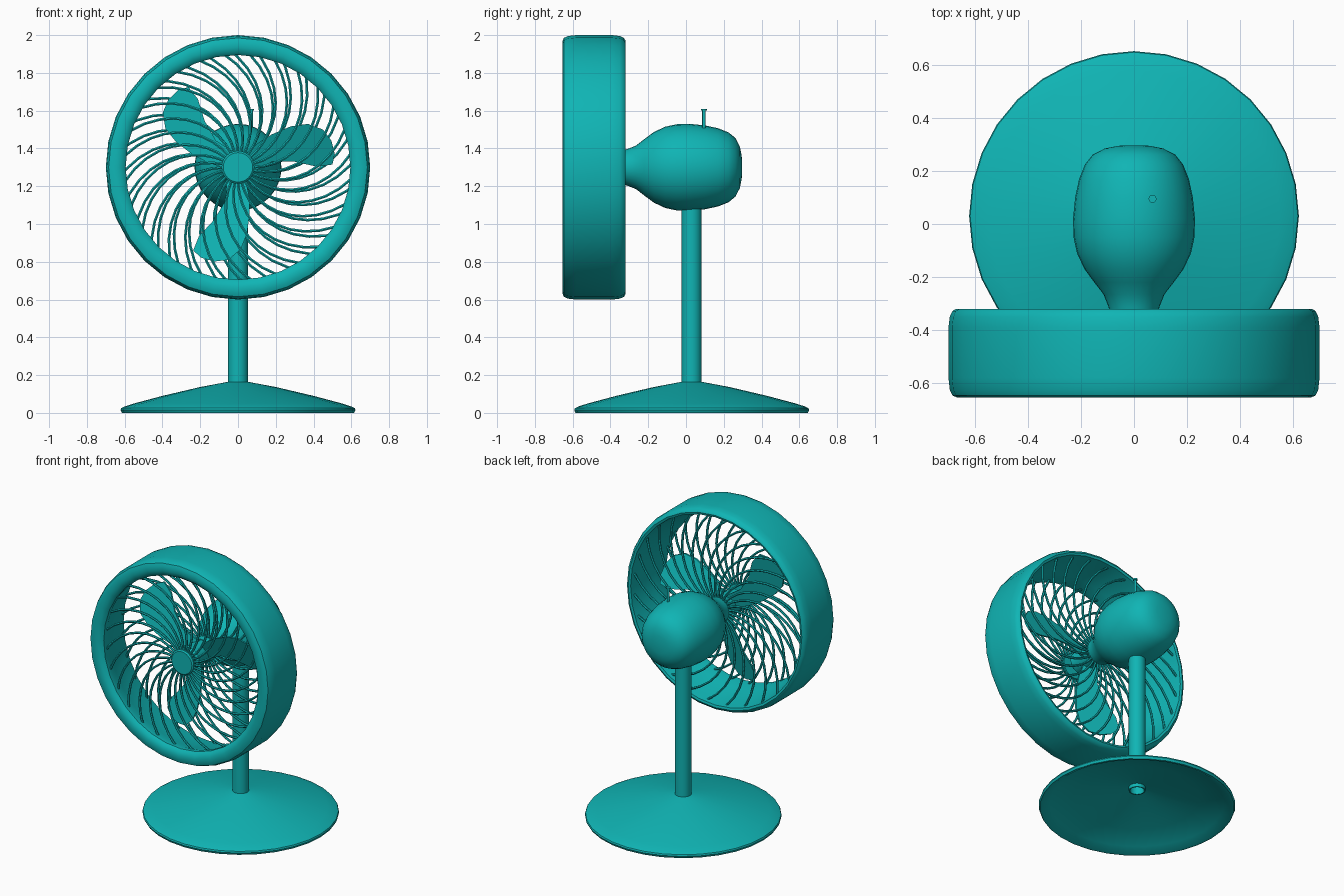
import bpy, bmesh, math
from mathutils import Matrix, Vector

if "Cube" in bpy.data.objects:
    bpy.data.objects.remove(bpy.data.objects["Cube"], do_unlink=True)

teal = bpy.data.materials.new("teal")
teal.use_nodes = True
COLOUR = (0.005, 0.46, 0.46, 1)
teal.diffuse_color = COLOUR
teal.node_tree.nodes["Principled BSDF"].inputs["Base Color"].default_value = COLOUR

FAN_Z = 1.3      # height of the fan axis
STAND_Y = 0.03   # depth of the stand


def finish(obj, angle=40):
    bpy.ops.object.select_all(action='DESELECT')
    obj.select_set(True)
    bpy.context.view_layer.objects.active = obj
    if obj.type == 'CURVE':
        bpy.ops.object.convert(target='MESH')
        obj = bpy.context.object
    bpy.ops.object.shade_smooth_by_angle(angle=math.radians(angle))
    return obj


def add_mesh(name, bm):
    bmesh.ops.recalc_face_normals(bm, faces=bm.faces[:])
    mesh = bpy.data.meshes.new(name)
    bm.to_mesh(mesh)
    bm.free()
    mesh.materials.append(teal)
    obj = bpy.data.objects.new(name, mesh)
    bpy.context.collection.objects.link(obj)
    return obj


def lathe(name, profile, centre=(0, 0, 0), along_y=False, closed=False, steps=32):
    """Spin (radius, position) points about the z axis or the y axis."""
    bm = bmesh.new()
    axis = Vector((0, 1, 0)) if along_y else Vector((0, 0, 1))
    verts = [bm.verts.new(Vector((r, 0, 0)) + axis * h) for r, h in profile]
    pairs = list(zip(verts, verts[1:]))
    if closed:
        pairs.append((verts[-1], verts[0]))
    edges = [bm.edges.new(p) for p in pairs]
    bmesh.ops.spin(bm, geom=verts + edges, cent=(0, 0, 0), axis=axis,
                   angle=math.tau, steps=steps)
    bmesh.ops.remove_doubles(bm, verts=bm.verts[:], dist=0.0005)
    bmesh.ops.translate(bm, verts=bm.verts[:], vec=centre)
    return finish(add_mesh(name, bm))


# Hollow conical foot and the tube standing on it
lathe("base", [(0.05, 0.165), (0.2, 0.137), (0.4, 0.09), (0.55, 0.05), (0.6, 0.034),
               (0.618, 0.025), (0.622, 0.015), (0.615, 0.0), (0.6, 0.0),
               (0.55, 0.03), (0.4, 0.07), (0.2, 0.117), (0.05, 0.145)],
      (0, STAND_Y, 0), closed=True)
lathe("pole", [(0.053, 0.12), (0.053, 1.12), (0.045, 1.12), (0.045, 0.12)],
      (0, STAND_Y, 0), closed=True, steps=24)

# Egg-shaped motor housing with its neck
lathe("motor_housing", [(0, 0.297), (0.06, 0.295), (0.11, 0.285), (0.155, 0.262),
                        (0.185, 0.225), (0.207, 0.17), (0.222, 0.1), (0.23, 0.02),
                        (0.228, -0.05), (0.215, -0.11), (0.187, -0.17),
                        (0.15, -0.22), (0.115, -0.265), (0.097, -0.31),
                        (0.085, -0.36), (0.08, -0.4), (0, -0.4)],
      (0, 0, FAN_Z), along_y=True)

# Swing knob on the housing
lathe("swing_knob", [(0, 1.48), (0.009, 1.48), (0.009, 1.6), (0.015, 1.6),
                     (0.015, 1.61), (0, 1.61)], (0.07, 0.095, 0), steps=12)

# Outer ring with a thick rounded front and a thin back edge
lathe("outer_ring", [(0.61, -0.647), (0.635, -0.655), (0.665, -0.655), (0.685, -0.647),
                     (0.695, -0.625), (0.7, -0.58), (0.7, -0.39), (0.695, -0.35),
                     (0.685, -0.328), (0.67, -0.32), (0.655, -0.325), (0.64, -0.42),
                     (0.615, -0.54), (0.595, -0.6), (0.595, -0.63)],
      (0, 0, FAN_Z), along_y=True, closed=True)

# Hubs
lathe("front_hub", [(0, -0.62), (0.078, -0.62), (0.087, -0.612), (0.087, -0.585), (0, -0.585)],
      (0, 0, FAN_Z), along_y=True, steps=24)
lathe("blade_hub", [(0, -0.55), (0.06, -0.55), (0.075, -0.535), (0.075, -0.39), (0, -0.39)],
      (0, 0, FAN_Z), along_y=True, steps=24)


# Spiral wire guards in front of and behind the blades
def guard(name, y, outer, count=28, points=10, sweep=0.8):
    curve = bpy.data.curves.new(name, 'CURVE')
    curve.dimensions = '3D'
    curve.bevel_depth = 0.008
    curve.bevel_resolution = 1
    curve.use_fill_caps = True
    for i in range(count):
        spline = curve.splines.new('POLY')
        spline.points.add(points - 1)
        for k, point in enumerate(spline.points):
            t = k / (points - 1)
            r = 0.075 + (outer - 0.075) * t
            a = math.tau * i / count + sweep * t ** 1.3
            point.co = (r * math.cos(a), y, FAN_Z + r * math.sin(a), 1)
    curve.materials.append(teal)
    obj = bpy.data.objects.new(name, curve)
    bpy.context.collection.objects.link(obj)
    finish(obj)


guard("front_guard", -0.6, 0.605)
guard("back_guard", -0.355, 0.655)

# Three pitched blades, one outline turned about the axis
OUTLINE = [(0.03, 0.06), (0.1, 0.125), (0.18, 0.175), (0.28, 0.217), (0.37, 0.23),
           (0.45, 0.2), (0.495, 0.14), (0.512, 0.07), (0.5, 0.015), (0.42, 0.003),
           (0.3, 0.03), (0.18, 0.03), (0.05, -0.04)]
for i in range(3):
    bm = bmesh.new()
    bm.faces.new([bm.verts.new((u, -0.455 - 0.4 * (v - 0.08), v)) for u, v in OUTLINE])
    front = bmesh.ops.extrude_face_region(bm, geom=bm.faces[:])
    moved = [g for g in front["geom"] if isinstance(g, bmesh.types.BMVert)]
    bmesh.ops.translate(bm, verts=moved, vec=(0, -0.012, 0))
    bm.transform(Matrix.Translation((0, 0, FAN_Z)) @ Matrix.Rotation(-math.tau * i / 3, 4, 'Y'))
    finish(add_mesh("blade_%d" % (i + 1), bm))
